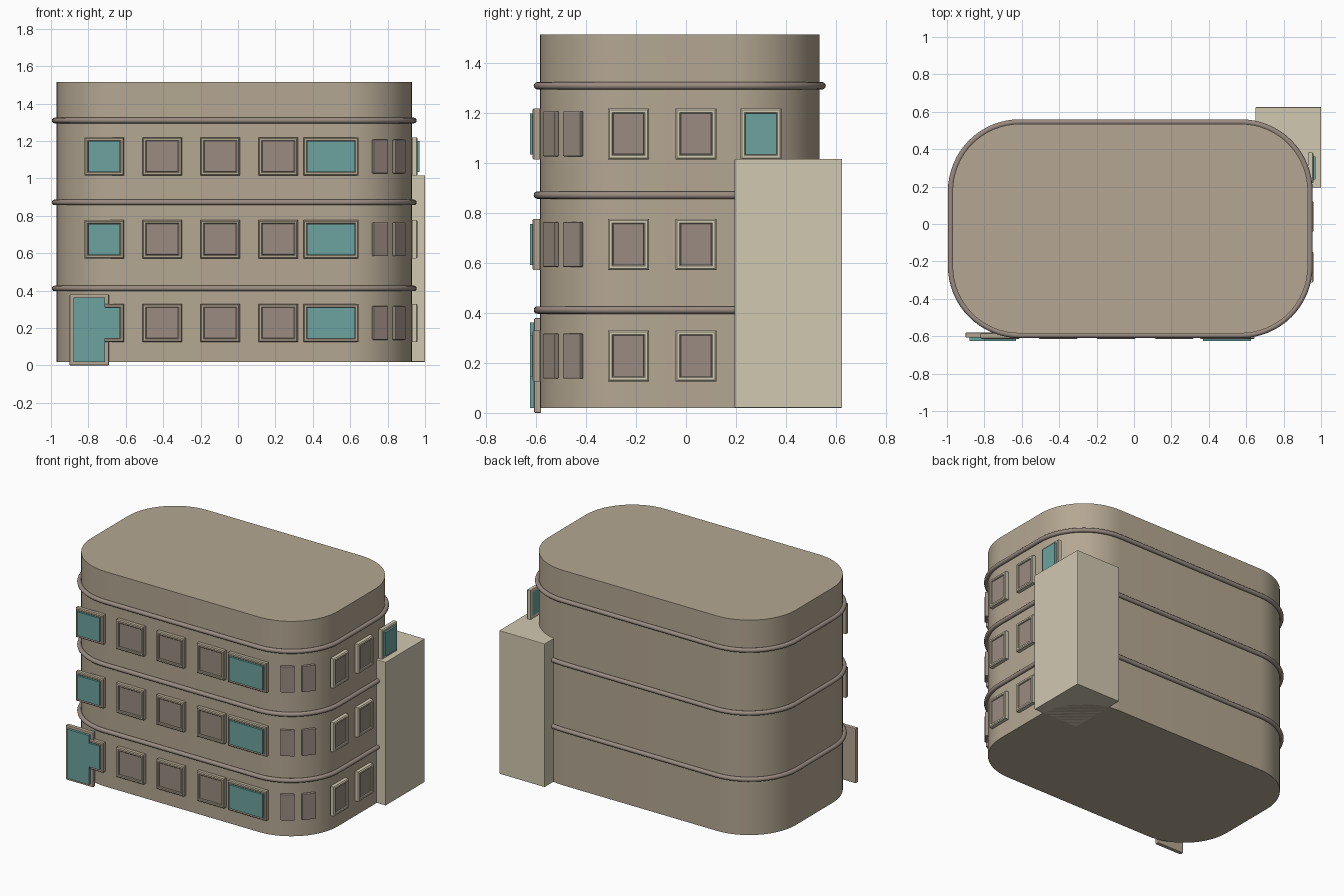
import bpy, bmesh
from math import sin, cos, pi, radians
from mathutils import Matrix, Vector

if "Cube" in bpy.data.objects:
    bpy.data.objects.remove(bpy.data.objects["Cube"])


def material(name, rgb):
    m = bpy.data.materials.new(name)
    m.diffuse_color = (*rgb, 1)
    m.use_nodes = True
    m.node_tree.nodes["Principled BSDF"].inputs["Base Color"].default_value = m.diffuse_color
    return m


WALL = material("wall", (0.46, 0.39, 0.29))
CREAM = material("cream", (0.64, 0.58, 0.44))
TAUPE = material("taupe", (0.32, 0.26, 0.22))
TEAL = material("teal", (0.15, 0.37, 0.35))

# Footprint: rounded rectangle
X0, X1, Y0, Y1, R = -0.97, 0.93, -0.585, 0.535, 0.36
FLOORS = (0.0, 0.447, 0.89)


def footprint(offset=0.0, steps=16):
    corners = ((X1 - R, Y0 + R, -90), (X1 - R, Y1 - R, 0),
               (X0 + R, Y1 - R, 90), (X0 + R, Y0 + R, 180))
    pts = []
    for cx, cy, start in corners:
        for i in range(steps + 1):
            a = radians(start + 90 * i / steps)
            pts.append((cx + (R + offset) * cos(a), cy + (R + offset) * sin(a)))
    return pts


def finish(name, bm, mat, matrix=Matrix(), smooth=False):
    bmesh.ops.recalc_face_normals(bm, faces=bm.faces[:])
    me = bpy.data.meshes.new(name)
    bm.to_mesh(me)
    bm.free()
    ob = bpy.data.objects.new(name, me)
    bpy.context.collection.objects.link(ob)
    ob.matrix_world = matrix
    me.materials.append(mat)
    if smooth:
        bpy.context.view_layer.objects.active = ob
        ob.select_set(True)
        bpy.ops.object.shade_smooth_by_angle(angle=radians(35))
        ob.select_set(False)
    return ob


def box(name, lo, hi, mat, bevel=0.0, matrix=Matrix()):
    lo, hi = Vector(lo), Vector(hi)
    bm = bmesh.new()
    bmesh.ops.create_cube(bm, size=1, matrix=Matrix.Translation((lo + hi) / 2)
                          @ Matrix.Diagonal((*(hi - lo), 1)))
    if bevel:
        bmesh.ops.bevel(bm, geom=bm.edges[:], offset=bevel, segments=2,
                        profile=0.5, affect='EDGES')
    return finish(name, bm, mat, matrix)


def frame(name, w, h, depth, mat, matrix, border=0.02):
    # Rectangular surround swept from a rounded section; local -y faces out
    section = ((0, 0), (0, -depth + 0.006), (0.006, -depth),
               (border - 0.004, -depth), (border, -depth + 0.004), (border, 0))
    bm = bmesh.new()
    rings = []
    for sx, sz in ((-1, -1), (1, -1), (1, 1), (-1, 1)):
        rings.append([bm.verts.new((sx * (w / 2 - i), y, sz * (h / 2 - i)))
                      for i, y in section])
    n = len(section)
    for k in range(4):
        a, b = rings[k], rings[(k + 1) % 4]
        for j in range(n):
            bm.faces.new((a[j], b[j], b[(j + 1) % n], a[(j + 1) % n]))
    return finish(name, bm, mat, matrix)


def window(name, w, h, matrix, surround, teal, depth=0.03):
    frame(name + "_frame", w, h, depth, surround, matrix)
    pw, ph = w / 2 - 0.02, h / 2 - 0.02
    front = -0.04 if teal else -0.022
    box(name + "_pane", (-pw, front, -ph), (pw, 0, ph),
        TEAL if teal else TAUPE, 0 if teal else 0.003, matrix)


# Main block
bm = bmesh.new()
base = bm.faces.new([bm.verts.new((x, y, 0.02)) for x, y in footprint()])
top = bmesh.ops.extrude_face_region(bm, geom=[base], use_keep_orig=True)
bmesh.ops.translate(bm, vec=(0, 0, 1.495),
                    verts=[v for v in top["geom"] if isinstance(v, bmesh.types.BMVert)])
finish("main_block", bm, WALL, smooth=True)

# Round mouldings above each floor
for n, z in enumerate((0.412, 0.872, 1.31)):
    bm = bmesh.new()
    loops = [[bm.verts.new((x, y, z + 0.015 * sin(2 * pi * k / 12)))
              for x, y in footprint(0.01 + 0.015 * cos(2 * pi * k / 12))]
             for k in range(12)]
    m = len(loops[0])
    for k in range(12):
        a, b = loops[k], loops[(k + 1) % 12]
        for i in range(m):
            j = (i + 1) % m
            bm.faces.new((a[i], a[j], b[j], b[i]))
    finish(f"moulding_{n + 1}", bm, TAUPE, smooth=True)

# Windows on each floor
for n, dz in enumerate(FLOORS):
    z = 0.2275 + dz
    for i, (xa, xb, teal) in enumerate(((-0.82, -0.61, True), (-0.51, -0.30, False),
                                        (-0.20, 0.01, False), (0.11, 0.32, False),
                                        (0.35, 0.645, True))):
        window(f"front_window_{n}_{i}", xb - xa, 0.205,
               Matrix.Translation(((xa + xb) / 2, Y0, z)), WALL, teal)
    # Frameless corner windows
    for i, ang in enumerate((-59, -38)):
        a = radians(ang)
        m = (Matrix.Translation((X1 - R + 0.37 * cos(a), Y0 + R + 0.37 * sin(a), z))
             @ Matrix.Rotation(a + pi / 2, 4, 'Z'))
        box(f"corner_window_{n}_{i}", (-0.045, -0.01, -0.09), (0.045, 0.012, 0.09),
            TAUPE, 0.004, m)
    # Right side windows, the third only above the tower
    for i, y in enumerate((-0.23, 0.04, 0.30)[:3 if n == 2 else 2]):
        m = Matrix.Translation((X1, y, z)) @ Matrix.Rotation(pi / 2, 4, 'Z')
        window(f"side_window_{n}_{i}", 0.163, 0.205, m, CREAM, i == 2)

# Entrance door
box("door_surround", (-0.90, -0.608, 0), (-0.69, -0.58, 0.38), WALL, 0.005)
box("door", (-0.88, -0.625, 0.02), (-0.71, -0.60, 0.363), TEAL)

# Rear corner tower
box("tower", (0.65, 0.195, 0.02), (1.0, 0.625, 1.017), CREAM, 0.003)
